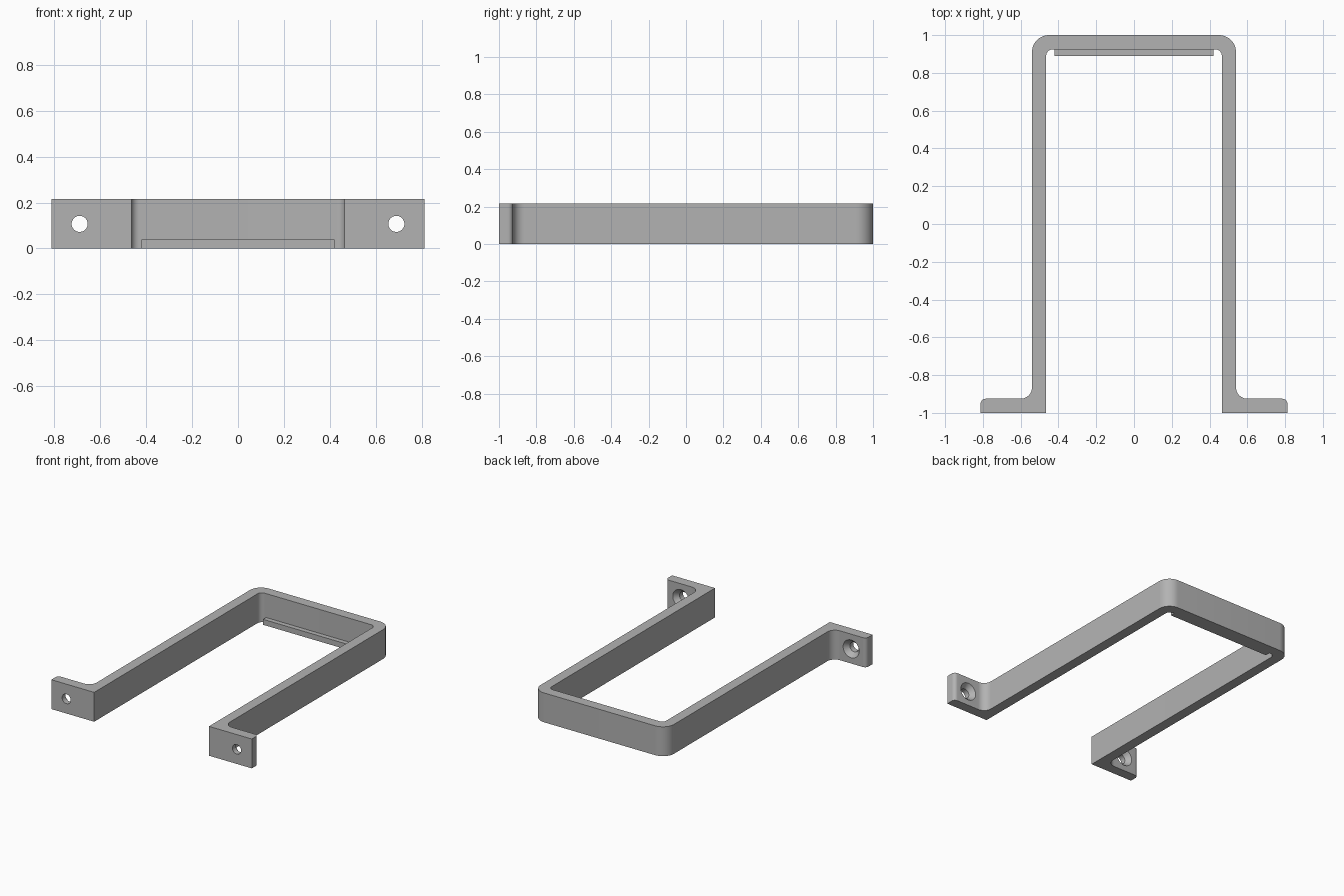
import bpy, bmesh, math

if "Cube" in bpy.data.objects:
    bpy.data.objects.remove(bpy.data.objects["Cube"])

H = 0.215          # bracket height
HOLE_X, HOLE_Z = 0.69, 0.107

grey = bpy.data.materials.new("grey")
grey.diffuse_color = (0.45, 0.45, 0.45, 1)
grey.use_nodes = True
grey.node_tree.nodes["Principled BSDF"].inputs["Base Color"].default_value = grey.diffuse_color


def arc(cx, cy, r, a0, a1, n=12):
    """Points along an arc, angles in degrees."""
    angles = [math.radians(a0 + (a1 - a0) * i / n) for i in range(n + 1)]
    return [(cx + r * math.cos(a), cy + r * math.sin(a)) for a in angles]


def finish(name, bm):
    bmesh.ops.recalc_face_normals(bm, faces=bm.faces)
    mesh = bpy.data.meshes.new(name)
    bm.to_mesh(mesh)
    bm.free()
    mesh.materials.append(grey)
    ob = bpy.data.objects.new(name, mesh)
    bpy.context.collection.objects.link(ob)
    return ob


def prism(name, outline, height):
    bm = bmesh.new()
    face = bm.faces.new([bm.verts.new((x, y, 0)) for x, y in outline])
    top = bmesh.ops.extrude_face_region(bm, geom=[face])["geom"]
    verts = [v for v in top if isinstance(v, bmesh.types.BMVert)]
    bmesh.ops.translate(bm, verts=verts, vec=(0, 0, height))
    return finish(name, bm)


def screw_cutter(name, x):
    """Through hole with a countersink opening towards the back."""
    bm = bmesh.new()
    rings = []
    for y, r in [(-1.1, 0.035), (-0.96, 0.035), (-0.925, 0.065), (-0.85, 0.065)]:
        rings.append([bm.verts.new((x + px, y, HOLE_Z + pz))
                      for px, pz in arc(0, 0, r, 0, 360, 40)[:-1]])
    for a, b in zip(rings, rings[1:]):
        for i in range(40):
            j = (i + 1) % 40
            bm.faces.new((a[i], a[j], b[j], b[i]))
    bm.faces.new(rings[0])
    bm.faces.new(rings[-1])
    ob = finish(name, bm)
    ob.hide_render = True
    ob.hide_viewport = True
    return ob


# U-shaped strap with outward feet: right half outline, then mirrored
half = [(0.465, -1.0), (0.812, -1.0)]
half += arc(0.785, -0.952, 0.027, 0, 90, 8)        # rounded foot tip
half += arc(0.6, -0.865, 0.06, 270, 180)           # fillet between foot and leg
half += arc(0.45, 0.91, 0.09, 0, 90)               # outer corner
inner = arc(0.43, 0.89, 0.035, 90, 0)              # inner corner
right = half + [(-x, y) for x, y in reversed(half)]
outline = right + [(-x, y) for x, y in reversed(inner)] + inner
strap = prism("bracket_strap", outline, H)

# Countersunk screw holes
for side, x in (("left", -HOLE_X), ("right", HOLE_X)):
    mod = strap.modifiers.new("hole_" + side, 'BOOLEAN')
    mod.operation = 'DIFFERENCE'
    mod.solver = 'EXACT'
    mod.object = screw_cutter("hole_cutter_" + side, x)

# Small support ledge inside the closed end
ledge = prism("support_ledge", [(-0.42, 0.89), (0.42, 0.89), (0.42, 0.93), (-0.42, 0.93)], 0.04)

# Bake the holes, then smooth the rounded corners only
bpy.context.view_layer.objects.active = strap
strap.select_set(True)
for mod in list(strap.modifiers):
    bpy.ops.object.modifier_apply(modifier=mod.name)
bpy.ops.object.shade_smooth_by_angle(angle=math.radians(30))
